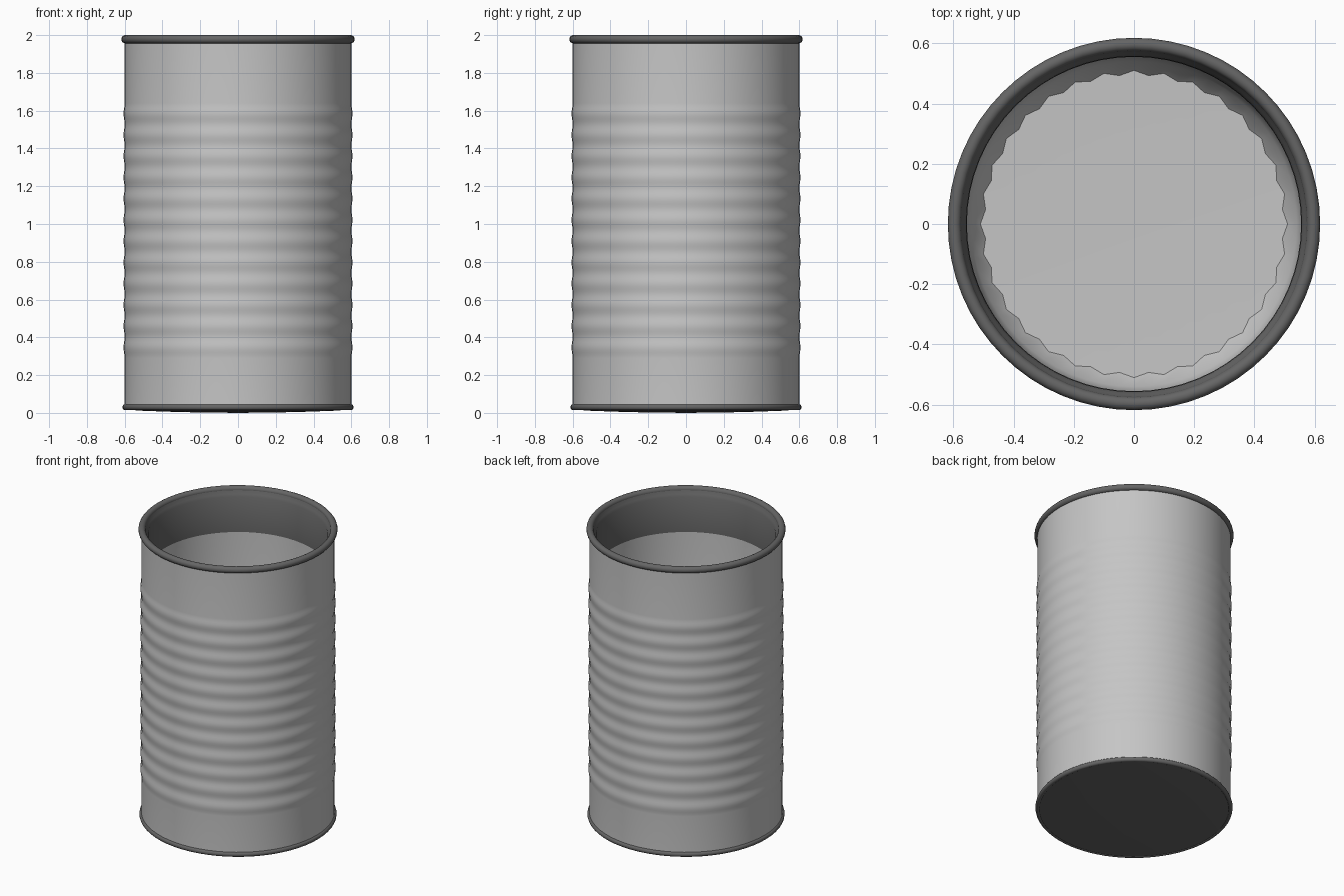
import bpy, bmesh, math

if "Cube" in bpy.data.objects:
    bpy.data.objects.remove(bpy.data.objects["Cube"])

SEG = 64


def material(name, value):
    m = bpy.data.materials.new(name)
    m.diffuse_color = (value, value, value, 1)
    m.use_nodes = True
    m.node_tree.nodes["Principled BSDF"].inputs["Base Color"].default_value = m.diffuse_color
    return m


TIN = material("light tin", 0.56)
DARK = material("dark steel", 0.13)


def lathe(name, profile, mat, closed=False, angle=40):
    """Revolve (radius, z[, scallop depth]) points; radius 0 makes a pole."""
    bm = bmesh.new()
    rings = []
    for p in profile:
        r, z = p[0], p[1]
        wave = p[2] if len(p) > 2 else 0
        if r == 0:
            rings.append([bm.verts.new((0, 0, z))] * SEG)
            continue
        ring = []
        for i in range(SEG):
            a = 2 * math.pi * i / SEG
            rr = r - wave * (i % 2)
            ring.append(bm.verts.new((rr * math.cos(a), rr * math.sin(a), z)))
        rings.append(ring)
    pairs = list(zip(rings, rings[1:]))
    if closed:
        pairs.append((rings[-1], rings[0]))
    for lo, hi in pairs:
        for i in range(SEG):
            j = (i + 1) % SEG
            corners = []
            for v in (lo[i], lo[j], hi[j], hi[i]):
                if v not in corners:
                    corners.append(v)
            bm.faces.new(corners)
    me = bpy.data.meshes.new(name)
    bm.to_mesh(me)
    bm.free()
    me.materials.append(mat)
    ob = bpy.data.objects.new(name, me)
    bpy.context.collection.objects.link(ob)
    bpy.ops.object.select_all(action='DESELECT')
    ob.select_set(True)
    bpy.context.view_layer.objects.active = ob
    bpy.ops.object.shade_smooth_by_angle(angle=math.radians(angle))
    return ob


def oval(cr, cz, wr, wz, n=14):
    """Counter-clockwise oval section for a rolled rim."""
    return [(cr + wr * math.cos(2 * math.pi * k / n),
             cz + wz * math.sin(2 * math.pi * k / n)) for k in range(n)]


# Outer wall with twelve shallow ribs
ribs, steps, z0, z1 = 12, 8, 0.29, 1.64
wall = [(0.6, 0.03)]
for k in range(ribs * steps + 1):
    t = k / steps
    wall.append((0.6 + 0.003 * (1 - math.cos(2 * math.pi * t)),
                 z0 + (z1 - z0) * t / ribs))
wall.append((0.6, 1.975))
lathe("can_wall", wall, TIN)

# Rolled rims
lathe("top_rim", oval(0.596, 1.978, 0.022, 0.022), DARK, closed=True)
lathe("bottom_rim", oval(0.597, 0.03, 0.015, 0.016), DARK, closed=True)

# Slightly bulging underside
lathe("underside", [(0, 0.0), (0.3, 0.004), (0.5, 0.011), (0.6, 0.018)], DARK)

# Dark band inside the mouth
lathe("mouth_lining", [(0.576, 1.982), (0.566, 1.955), (0.557, 1.94),
                       (0.555, 1.70)], DARK)

# Light inner wall, and scalloped floor
lathe("inner_wall", [(0.555, 1.70), (0.555, 0.18), (0.54, 0.12),
                     (0.51, 0.07, 0.015)], TIN)
lathe("inner_floor", [(0.51, 0.07, 0.015), (0.3, 0.065), (0, 0.065)], TIN)

# Make the lining faces look inward and up
for name in ("mouth_lining", "inner_wall", "inner_floor", "underside"):
    me = bpy.data.objects[name].data
    if name == "underside":
        wrong = sum(p.normal.z * p.area for p in me.polygons) > 0
    elif name == "inner_floor":
        wrong = sum(p.normal.z * p.area for p in me.polygons) < 0
    else:
        wrong = sum(p.normal.xy.dot(p.center.xy) * p.area
                    for p in me.polygons) > 0
    if wrong:
        me.flip_normals()
